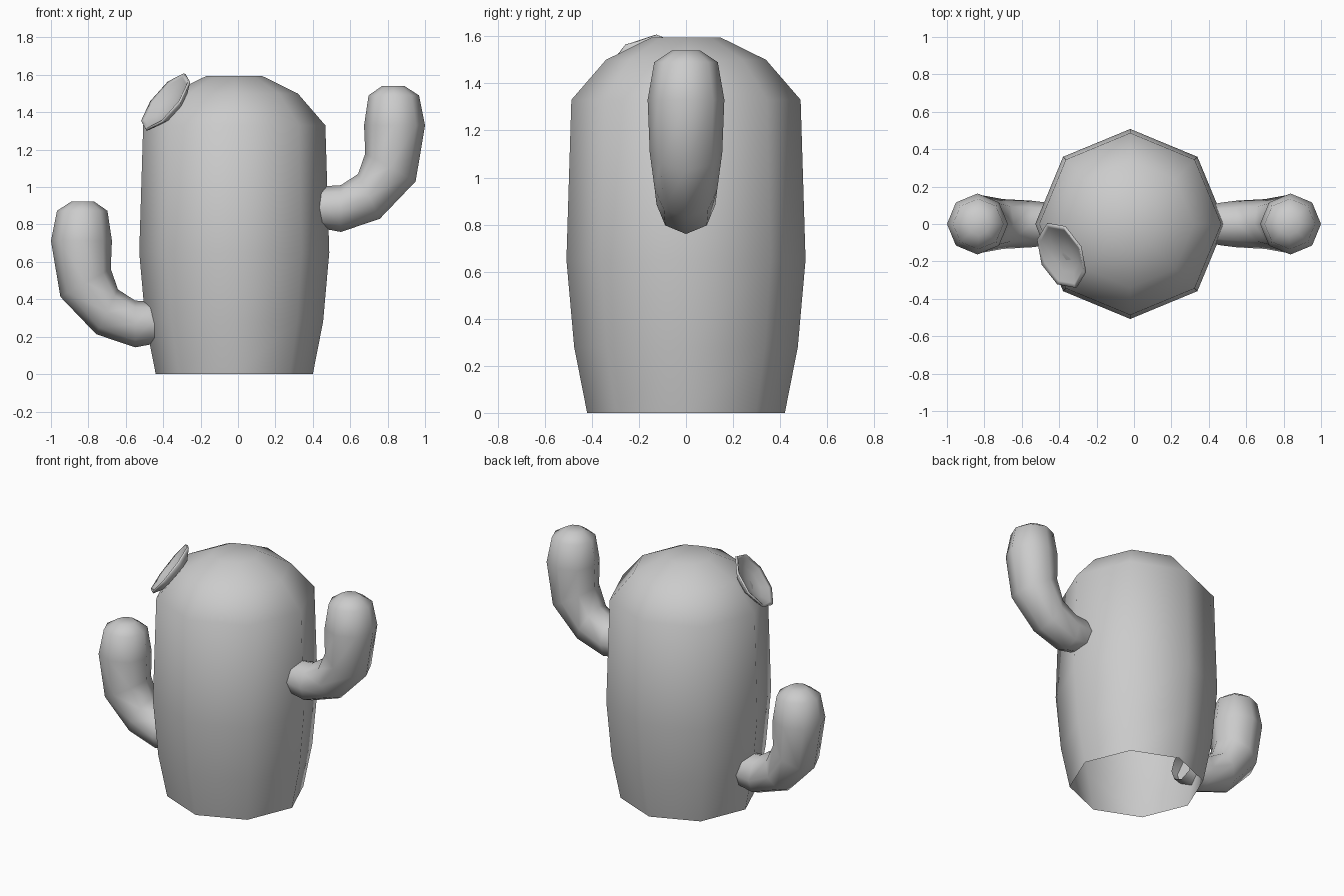
import bpy, bmesh, math
from mathutils import Vector

cube = bpy.data.objects.get("Cube")
if cube:
    bpy.data.objects.remove(cube, do_unlink=True)

SIDES = 8

grey = bpy.data.materials.new("plain_grey")
grey.use_nodes = True
colour = (0.6, 0.6, 0.6, 1)
grey.diffuse_color = colour
grey.node_tree.nodes["Principled BSDF"].inputs["Base Color"].default_value = colour


def loft(name, rings, cap_start=False, cap_end=False):
    """Skin eight-sided rings, each given as (centre, radius, axis u, axis v)."""
    bm = bmesh.new()
    loops = []
    for centre, radius, u, v in rings:
        angles = [math.tau * i / SIDES for i in range(SIDES)]
        loops.append([bm.verts.new(Vector(centre) + radius * (u * math.cos(a) + v * math.sin(a)))
                      for a in angles])
    for low, high in zip(loops, loops[1:]):
        for i in range(SIDES):
            j = (i + 1) % SIDES
            bm.faces.new((low[i], low[j], high[j], high[i]))
    if cap_start:
        bm.faces.new(loops[0][::-1])
    if cap_end:
        bm.faces.new(loops[-1])
    bmesh.ops.recalc_face_normals(bm, faces=bm.faces)
    mesh = bpy.data.meshes.new(name)
    bm.to_mesh(mesh)
    bm.free()
    mesh.materials.append(grey)
    obj = bpy.data.objects.new(name, mesh)
    bpy.context.collection.objects.link(obj)
    for face in mesh.polygons:
        face.use_smooth = True
    return obj


X, Y, Z = Vector((1, 0, 0)), Vector((0, 1, 0)), Vector((0, 0, 1))

# Barrel trunk, open underneath: (radius, height)
trunk = [(0.42, 0), (0.475, 0.28), (0.508, 0.65), (0.487, 1.33), (0.34, 1.5), (0.147, 1.595)]
loft("trunk", [((-0.02, 0, z), r, X, Y) for r, z in trunk], cap_end=True)

# Bent arms: (x, height, radius, tilt of the ring in degrees)
arm = [(0.39, 0.89, 0.10, 90), (0.47, 0.89, 0.115, 90), (0.55, 0.885, 0.125, 90),
       (0.70, 0.95, 0.133, 64), (0.815, 1.105, 0.154, 29), (0.837, 1.33, 0.163, 0),
       (0.833, 1.49, 0.135, 0), (0.83, 1.54, 0.06, 0)]


def build_arm(name, side, drop):
    rings = []
    for x, z, r, tilt in arm:
        t = math.radians(tilt)
        u = Vector((side * math.cos(t), 0, -math.sin(t)))
        rings.append(((side * x, 0, z - drop), r, u, Y))
    loft(name, rings, cap_end=True)


build_arm("left_arm", 1, 0)
build_arm("right_arm", -1, 0.617)

# Shallow dish flower resting on the shoulder: (radius, height along its axis)
axis = Vector((-0.73, -0.33, 0.60)).normalized()
u = axis.cross(Z).normalized()
v = axis.cross(u)
rim = Vector((-0.39, -0.17, 1.457))
dish = [(0.04, -0.065), (0.12, -0.05), (0.19, -0.008), (0.185, 0.004),
        (0.165, -0.004), (0.11, -0.032), (0.04, -0.045)]
loft("flower", [(rim + axis * h, r, u, v) for r, h in dish], cap_start=True, cap_end=True)
